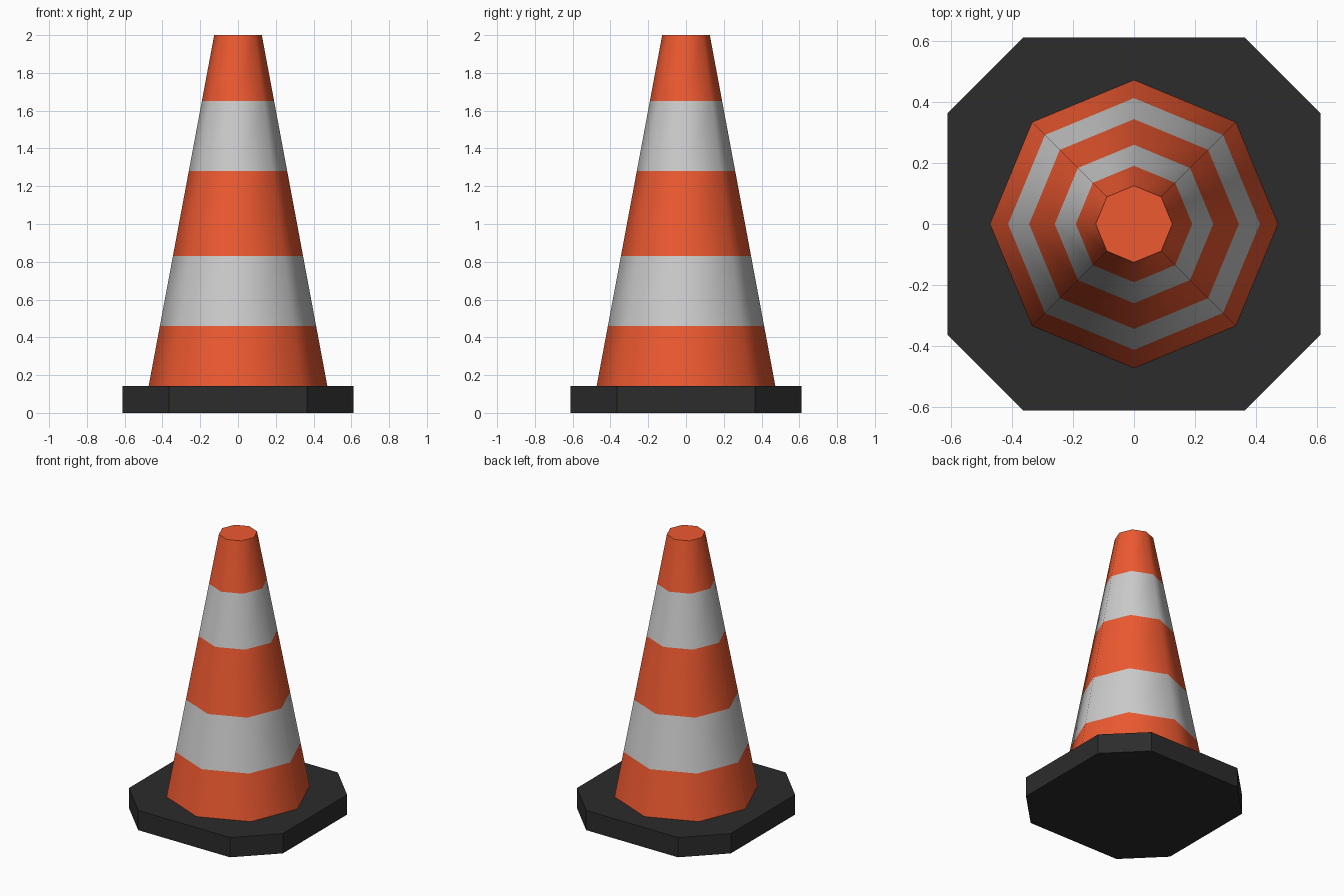
import bpy, bmesh, math

if "Cube" in bpy.data.objects:
    bpy.data.objects.remove(bpy.data.objects["Cube"])


def material(name, color):
    m = bpy.data.materials.new(name)
    m.diffuse_color = (*color, 1)
    m.use_nodes = True
    m.node_tree.nodes["Principled BSDF"].inputs["Base Color"].default_value = m.diffuse_color
    return m


def make_object(name, bm, mats):
    bmesh.ops.recalc_face_normals(bm, faces=bm.faces[:])
    mesh = bpy.data.meshes.new(name)
    bm.to_mesh(mesh)
    bm.free()
    for m in mats:
        mesh.materials.append(m)
    obj = bpy.data.objects.new(name, mesh)
    bpy.context.collection.objects.link(obj)
    return obj


orange = material("orange", (0.85, 0.10, 0.03))
white = material("reflective_white", (0.53, 0.53, 0.53))
black = material("black_rubber", (0.025, 0.025, 0.025))

# Base slab: square with cut corners
H, C, BASE_TOP = 0.612, 0.365, 0.142
bm = bmesh.new()
outline = [(C, -H), (H, -C), (H, C), (C, H), (-C, H), (-H, C), (-H, -C), (-C, -H)]
slab = bm.faces.new([bm.verts.new((x, y, 0)) for x, y in outline])
top = bmesh.ops.extrude_face_region(bm, geom=[slab])["geom"]
bmesh.ops.translate(bm, vec=(0, 0, BASE_TOP),
                    verts=[g for g in top if isinstance(g, bmesh.types.BMVert)])
make_object("base", bm, [black])

# Cone body: eight sides, alternating colour bands
SIDES, R_BOTTOM, R_TOP = 8, 0.473, 0.126
levels = [BASE_TOP, 0.46, 0.83, 1.28, 1.65, 2.0]
bm = bmesh.new()
rings = []
for z in levels:
    t = (z - BASE_TOP) / (2.0 - BASE_TOP)
    r = R_BOTTOM + (R_TOP - R_BOTTOM) * t
    rings.append([bm.verts.new((r * math.cos(math.tau * i / SIDES),
                                r * math.sin(math.tau * i / SIDES), z))
                  for i in range(SIDES)])
for band, (low, high) in enumerate(zip(rings, rings[1:])):
    for i in range(SIDES):
        j = (i + 1) % SIDES
        f = bm.faces.new((low[i], low[j], high[j], high[i]))
        f.material_index = band % 2
        f.smooth = True
# Flat cap with a crisp rim
bm.faces.new(rings[-1])
for e in bm.edges:
    if all(v in rings[-1] for v in e.verts):
        e.smooth = False
make_object("cone", bm, [orange, white])
